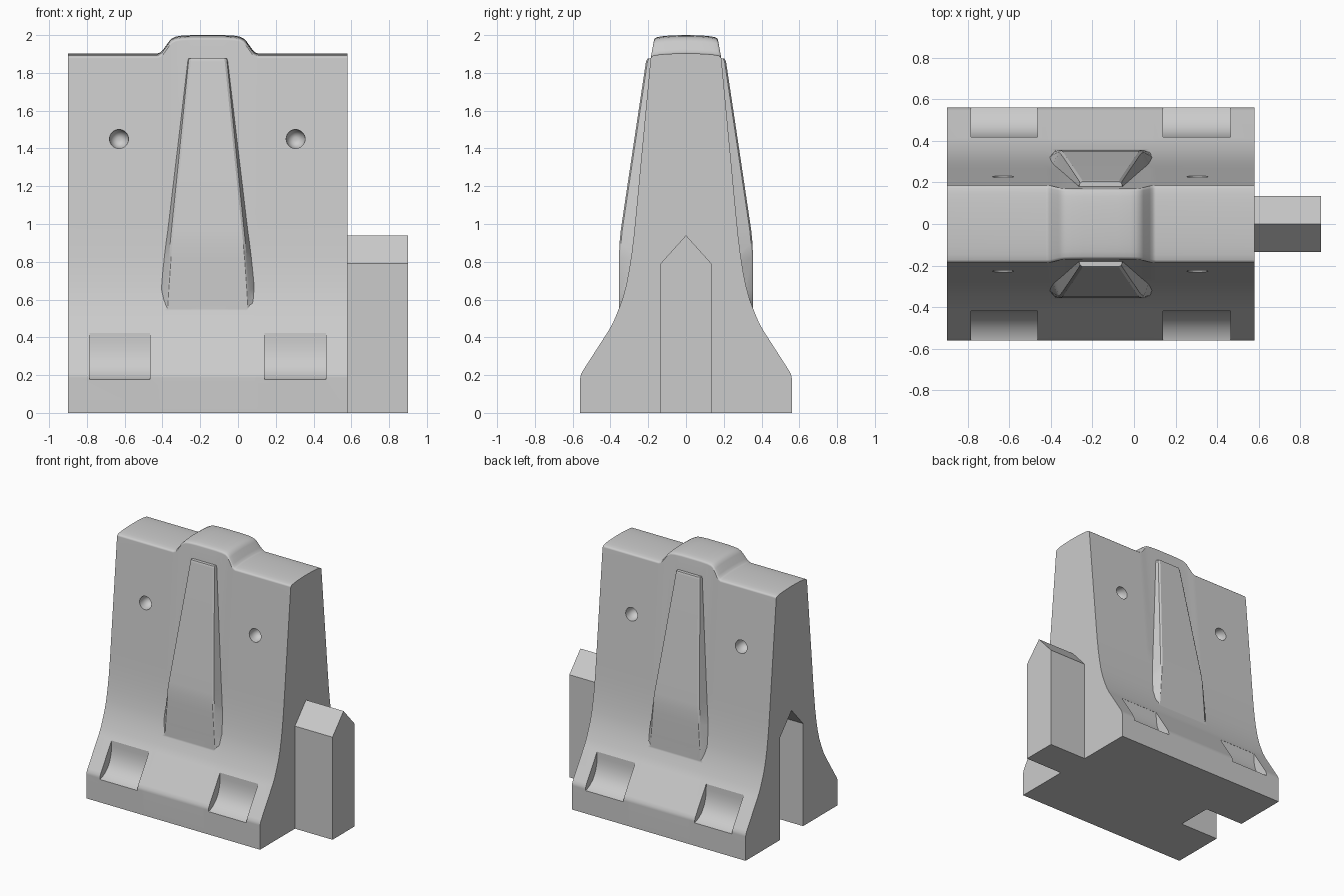
import bpy, bmesh
from math import sin, cos, pi, radians

if "Cube" in bpy.data.objects:
    bpy.data.objects.remove(bpy.data.objects["Cube"])


def loft(name, rings):
    """Closed solid through a series of equal-length point rings."""
    bm = bmesh.new()
    vs = [[bm.verts.new(p) for p in ring] for ring in rings]
    n = len(vs[0])
    for a, b in zip(vs, vs[1:]):
        for i in range(n):
            j = (i + 1) % n
            bm.faces.new((a[i], a[j], b[j], b[i]))
    bm.faces.new(vs[0])
    bm.faces.new(vs[-1])
    bmesh.ops.recalc_face_normals(bm, faces=bm.faces)
    mesh = bpy.data.meshes.new(name)
    bm.to_mesh(mesh)
    bm.free()
    ob = bpy.data.objects.new(name, mesh)
    bpy.context.collection.objects.link(ob)
    return ob


def prism(name, yz, x0, x1):
    return loft(name, [[(x, y, z) for y, z in yz] for x in (x0, x1)])


def combine(target, tool, operation):
    tool.hide_render = True
    mod = target.modifiers.new(operation, 'BOOLEAN')
    mod.operation, mod.object, mod.solver = operation, tool, 'EXACT'
    bpy.context.view_layer.objects.active = target
    bpy.ops.object.modifier_apply(modifier=mod.name)
    bpy.data.objects.remove(tool)


# Barrier body: flared wall section, with the crown rising to a hump along x
WALL = [(.56, 0), (.56, .185), (.556, .205), (.545, .225), (.41, .435), (.385, .48),
        (.36, .54), (.337, .60), (.318, .67), (.302, .75), (.288, .84), (.276, .94),
        (.265, 1.05)]


def section(x, lift):
    edge = .187 - .18 * lift
    half = WALL + [(edge, 1.877 + lift)]
    crown = [(edge * .97 * cos(pi * i / 10), 1.886 + lift + .017 * sin(pi * i / 10))
             for i in range(11)]
    ring = half + crown + [(-y, z) for y, z in reversed(half)]
    return [(x, y, z) for y, z in ring]


HUMP = [(-.90, 0), (-.425, 0), (-.41, .006), (-.395, .022), (-.365, .064), (-.35, .079),
        (-.33, .089), (-.30, .094), (-.24, .097), (-.08, .097), (-.02, .094), (.01, .089),
        (.03, .079), (.045, .064), (.075, .022), (.09, .006), (.105, 0), (.58, 0)]
body = loft("barrier_body", [section(x, h) for x, h in HUMP])

# Tapered ribs: (z, half width, outer y, y of the wall behind, flare at the wall)
RIB = [(1.875, .10, .205, .187, .002), (1.86, .102, .212, .188, .004),
       (1.40, .148, .281, .230, .012), (.97, .192, .345, .270, .020),
       (.90, .199, .352, .280, .022), (.82, .206, .355, .290, .025),
       (.65, .218, .356, .320, .030), (.48, .228, .356, .340, .035)]
for s in (-1, 1):
    rings = []
    for z, w, yo, yw, f in RIB:
        right = [(w - .012, yo), (w, yo - .008), (w + f, yw), (w + f, .08)]
        pts = right + [(-x, y) for x, y in reversed(right)]
        rings.append([(x - .16, s * y, z) for x, y in pts])
    combine(body, loft("rib", rings), 'UNION')

    # Scooped lifting pockets near the foot
    SCOOP = [(.417, .422), (.418, .38), (.421, .34), (.43, .30), (.445, .262), (.468, .228),
             (.50, .20), (.535, .182), (.57, .174), (.70, .174), (.70, .422)]
    for x0, x1 in ((-.785, -.465), (.14, .465)):
        combine(body, prism("pocket_cutter", [(s * y, z) for y, z in SCOOP], x0, x1),
                'DIFFERENCE')

    # Blind anchor holes with a rounded bottom
    for cx in (-.63, .305):
        rings = [[(cx + r * cos(2 * pi * i / 32), s * y, 1.45 + r * sin(2 * pi * i / 32))
                  for i in range(32)]
                 for y, r in ((.40, .05), (.20, .05), (.175, .044), (.158, .03), (.15, .01))]
        combine(body, loft("hole_cutter", rings), 'DIFFERENCE')

# Peaked interlocking slot on the left end
SLOT = [(-.14, -.1), (.14, -.1), (.14, .79), (0, .945), (-.14, .79)]
combine(body, prism("slot_cutter", SLOT, -1.0, -.57), 'DIFFERENCE')

# Matching peaked tongue on the right end
TONGUE = [(-.135, 0), (.135, 0), (.135, .79), (0, .94), (-.135, .79)]
prism("interlock_tongue", TONGUE, .575, .90)

# Smooth shading with sharp edges kept
bpy.ops.object.select_all(action='DESELECT')
body.select_set(True)
bpy.context.view_layer.objects.active = body
bpy.ops.object.shade_smooth_by_angle(angle=radians(30))
normals = body.modifiers.new("weighted_normals", 'WEIGHTED_NORMAL')
normals.keep_sharp = True
